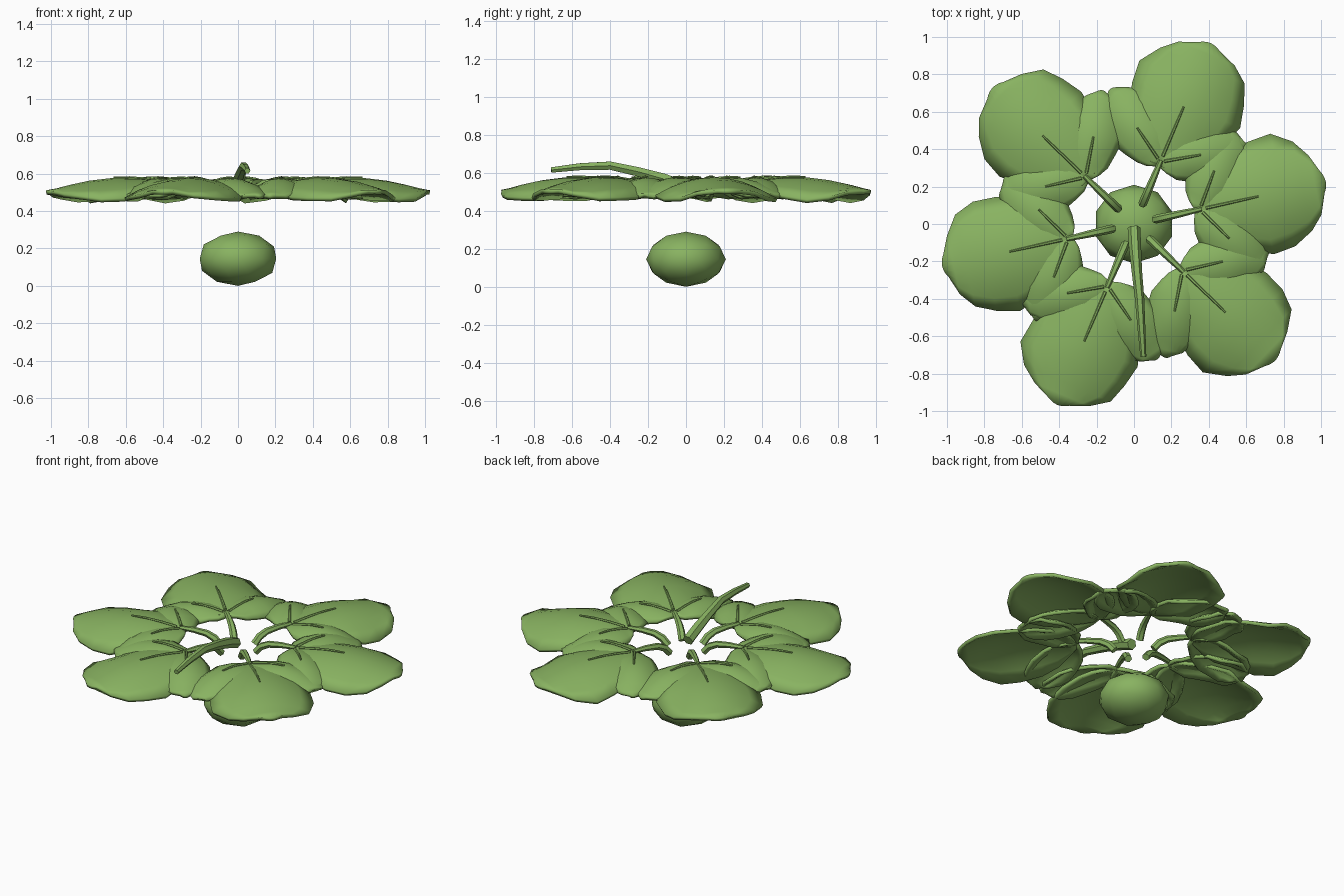
import bpy
from math import sin, cos, pi, radians
from mathutils import Vector

if "Cube" in bpy.data.objects:
    bpy.data.objects.remove(bpy.data.objects["Cube"])

green = bpy.data.materials.new("leaf_green")
green.diffuse_color = (0.25, 0.45, 0.12, 1)
green.use_nodes = True
green.node_tree.nodes["Principled BSDF"].inputs["Base Color"].default_value = green.diffuse_color

# Leaf outline: (position along the lobe, half width)
PROFILE = [(-.03, .15), (.05, .45), (.15, .68), (.3, .88), (.5, 1), (.68, .98),
           (.84, .8), (.94, .52), (1, .2)]
ACROSS = 8


def finish(obj, angle=40):
    obj.data.materials.append(green)
    bpy.ops.object.select_all(action='DESELECT')
    obj.select_set(True)
    bpy.context.view_layer.objects.active = obj
    if obj.type == 'CURVE':
        bpy.ops.object.convert(target='MESH')
    bpy.ops.object.shade_smooth_by_angle(angle=radians(angle))


def ridge(t, droop):
    t = max(t, 0)
    return .55 + .03 * sin(pi * t * 1.1) - droop * t ** 3


def tube(name, points, radii):
    cu = bpy.data.curves.new(name, 'CURVE')
    cu.dimensions = '3D'
    cu.bevel_depth = 1
    cu.bevel_resolution = 1
    cu.use_fill_caps = True
    sp = cu.splines.new('POLY')
    sp.points.add(len(points) - 1)
    for p, co, r in zip(sp.points, points, radii):
        p.co = (*co, 1)
        p.radius = r
    ob = bpy.data.objects.new(name, cu)
    bpy.context.collection.objects.link(ob)
    finish(ob)


def lobe(name, hub, ang, length, width, cup, droop, seed):
    d = Vector((cos(ang), sin(ang), 0))
    p = Vector((-sin(ang), cos(ang), 0))
    verts, faces = [], []
    n = ACROSS + 1
    for i, (t, w) in enumerate(PROFILE):
        for j in range(n):
            s = 2 * j / ACROSS - 1
            # irregular rim, rounded tip
            rim = 1 + .04 * sin(i * 2.3 + seed + s * 2) * abs(s)
            u = length * (t + (.03 * (1 - s * s) if i == len(PROFILE) - 1 else 0))
            z = ridge(t, droop) - cup * (s * w) ** 2 + .007 * s * s * sin(i * 1.9 + seed)
            co = hub + d * u + p * (s * w * width * rim)
            verts.append((co.x, co.y, z))
    for i in range(len(PROFILE) - 1):
        for j in range(ACROSS):
            a = i * n + j
            faces.append((a, a + n, a + n + 1, a + 1))
    me = bpy.data.meshes.new(name)
    me.from_pydata(verts, [], faces)
    ob = bpy.data.objects.new(name, me)
    bpy.context.collection.objects.link(ob)
    m = ob.modifiers.new("thickness", 'SOLIDIFY')
    m.thickness = .022
    m.offset = -1
    finish(ob, 50)
    # raised vein along the middle
    ts = (.05, .2, .35, .48)
    tube(name + "_vein", [(*(hub + d * length * t).xy, ridge(t, droop) + .003) for t in ts],
         (.009, .008, .007, .005))


# Six leaves, each with one large and two small lobes, and a curved stem
for k, deg in enumerate((12.5, 67, 136, 192.5, 247, 316)):
    a = radians(deg)
    out = Vector((cos(a), sin(a), 0))
    hub = out * .36
    lobe(f"leaf_{k}_main", hub, a, .67, .31, .1, .03, k)
    for side in (-1, 1):
        lobe(f"leaf_{k}_side", hub, a + side * radians(57), .46, .155, .065, .055, k + side * 2)
    tube(f"leaf_stem_{k}", [(*(out * r).xy, z) for r, z in
                            ((.115, .485), (.15, .525), (.2, .548), (.28, .556), (.37, .556))],
         (.023, .023, .021, .018, .013))

# Long tapering stalk lying over the front leaves
tube("long_stalk", [(0, -.02, .53), (.005, -.12, .568), (.015, -.25, .605), (.03, -.4, .638),
                    (.04, -.56, .632), (.05, -.71, .615)],
     (.034, .033, .028, .025, .021, .016))

# Faceted root bulb below
bpy.ops.mesh.primitive_ico_sphere_add(subdivisions=2, radius=1, location=(0, 0, .145))
bulb = bpy.context.object
bulb.name = "bulb"
bulb.scale = (.215, .21, .145)
bpy.ops.object.transform_apply(location=False, rotation=False, scale=True)
finish(bulb, 60)
